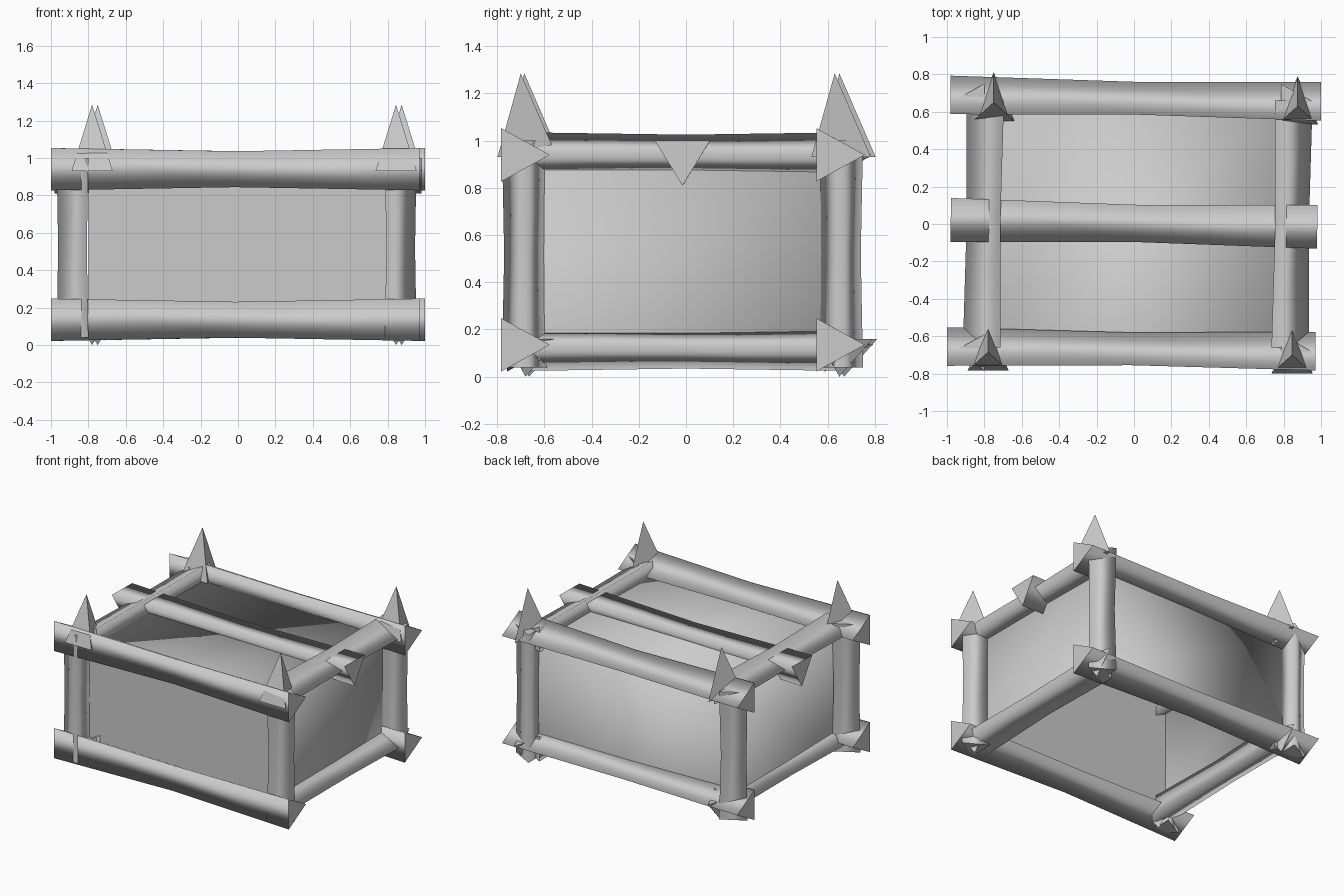
import bpy
import bmesh
from mathutils import Vector

old = bpy.data.objects.get("Cube")
if old:
    bpy.data.objects.remove(old, do_unlink=True)

grey = bpy.data.materials.new("plain_grey")
grey.use_nodes = True
grey.diffuse_color = (0.6, 0.6, 0.6, 1)
grey.node_tree.nodes["Principled BSDF"].inputs["Base Color"].default_value = (0.6, 0.6, 0.6, 1)


def finish(name, bm):
    bmesh.ops.recalc_face_normals(bm, faces=bm.faces)
    mesh = bpy.data.meshes.new(name)
    bm.to_mesh(mesh)
    bm.free()
    mesh.materials.append(grey)
    obj = bpy.data.objects.new(name, mesh)
    bpy.context.collection.objects.link(obj)
    return obj


def beam(name, start, end, point, half, waist=0.85):
    """Three-sided log: one corner at +point, a flat side of width 2*half at -point."""
    start, end, point = Vector(start), Vector(end), Vector(point)
    across = (end - start).cross(point).normalized() * half
    bm = bmesh.new()
    rings = []
    for t, size in ((0, 1), (0.5, waist), (1, 1)):
        centre = start.lerp(end, t)
        rings.append([bm.verts.new(centre + size * o)
                      for o in (point, across - point, -across - point)])
    for low, high in zip(rings, rings[1:]):
        for i in range(3):
            j = (i + 1) % 3
            bm.faces.new((low[i], low[j], high[j], high[i])).smooth = True
    for ring in (rings[0], rings[-1]):
        for edge in bm.faces.new(ring).edges:
            edge.smooth = False
    return finish(name, bm)


def spike(name, x, y, base, tip, width):
    """Three-sided pyramid with one corner of its base to the back."""
    bm = bmesh.new()
    ring = [bm.verts.new((x + dx * width, y + dy * width, base))
            for dx, dy in ((-0.5, -0.45), (0.5, -0.45), (0, 0.7))]
    top = bm.verts.new((x, y, tip))
    bm.faces.new(ring)
    for i in range(3):
        bm.faces.new((ring[i], ring[(i + 1) % 3], top))
    return finish(name, bm)


def panel(bm, *corners):
    bm.faces.new([bm.verts.new(c) for c in corners])


# Long beams, flat side to the front
for level, z in (("lower", 0.135), ("upper", 0.94)):
    beam(f"{level}_front_beam", (-1, -0.655, z), (0.97, -0.68, z), (0, 0.103, 0), 0.113)
    beam(f"{level}_back_beam", (-0.98, 0.69, z), (1, 0.655, z), (0, 0.103, 0), 0.113)

# Middle beam, flat side up
beam("middle_beam", (-0.98, 0.022, 0.905), (0.98, -0.015, 0.905), (0, 0, -0.095), 0.117)

# Side rails and posts, flat side inward
for side, s, rail_x, post_x in (("right", -1, -0.805, -0.885), ("left", 1, 0.845, 0.87)):
    for level, z in (("lower", 0.12), ("upper", 0.94)):
        beam(f"{level}_{side}_rail", (rail_x - 0.01, -0.66, z), (rail_x + 0.01, 0.66, z),
             (s * 0.1, 0, 0), 0.095, 0.9)
    for end, y in (("front", -0.685), ("back", 0.655)):
        beam(f"{end}_{side}_post", (post_x, y, 0.04), (post_x, y, 1.0),
             (s * 0.085, 0, 0), 0.095, 0.9)

# Spikes over and under each corner
for name, x, y in (("front_right", -0.78, -0.685), ("front_left", 0.845, -0.7),
                   ("back_right", -0.75, 0.65), ("back_left", 0.875, 0.63)):
    spike(f"{name}_top_spike", x, y, 0.93, 1.285, 0.22)
    spike(f"{name}_foot_spike", x, y + 0.02, 0.16, 0.0, 0.2)

# Wall and top panels, open underneath
X, Y, LOW, HIGH = 0.8, 0.62, 0.12, 0.92
bm = bmesh.new()
panel(bm, (-X, -Y, LOW), (X, -Y, LOW), (X, -Y, HIGH), (-X, -Y, HIGH))
finish("front_panel", bm)

bm = bmesh.new()
for s in (-1, 1):
    panel(bm, (s * X, -Y, LOW), (s * X, Y, LOW), (s * X, Y, HIGH), (s * X, -Y, HIGH))
panel(bm, (X, Y, LOW), (-X, Y, LOW), (-X, Y, HIGH), (X, Y, HIGH))
panel(bm, (-X, -Y, HIGH), (X, -Y, HIGH), (X, Y, HIGH), (-X, Y, HIGH))
bmesh.ops.remove_doubles(bm, verts=bm.verts, dist=0.001)
for face in bm.faces:
    face.smooth = True
finish("side_back_and_top_panels", bm)
